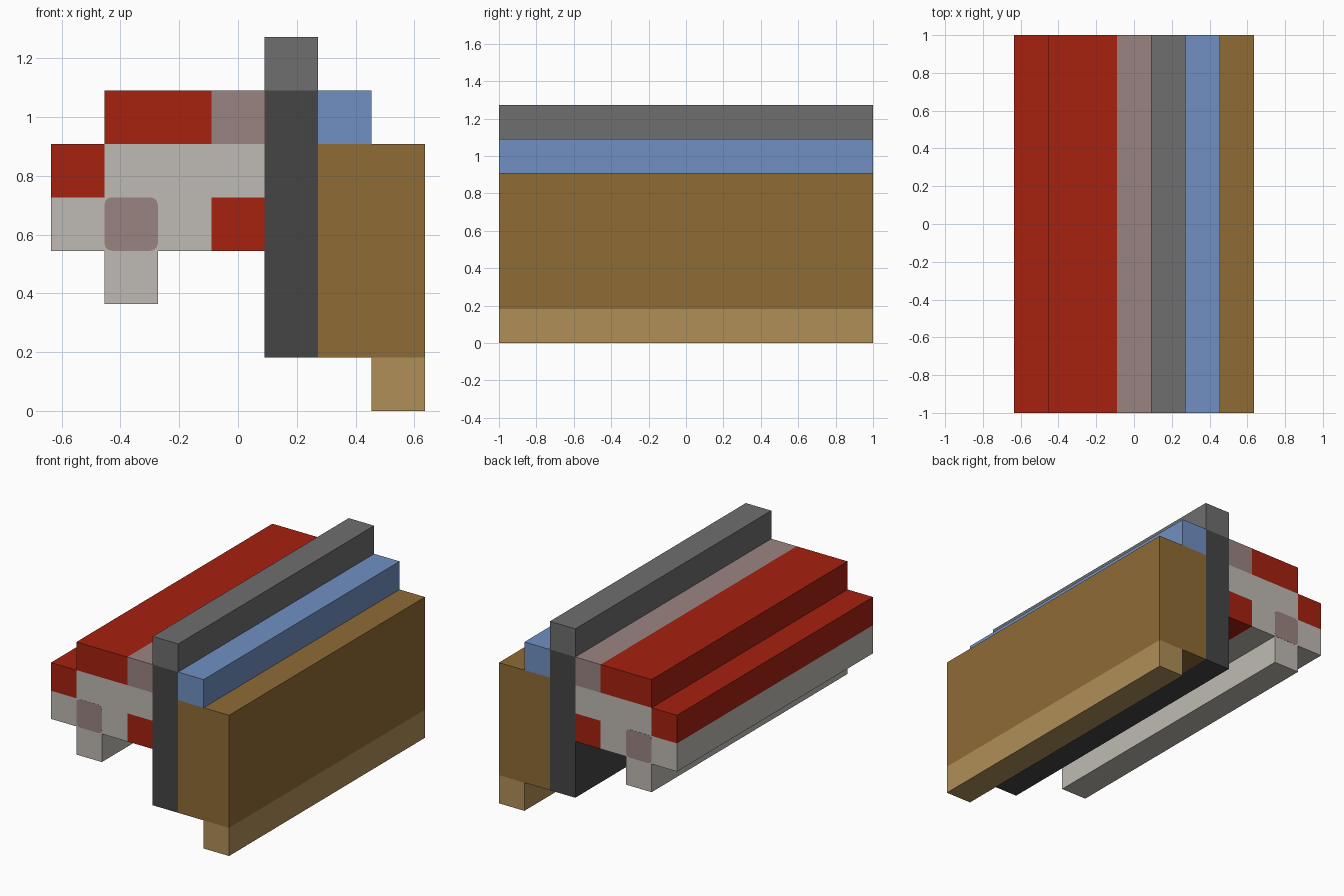
import bpy
import bmesh

cube = bpy.data.objects.get("Cube")
if cube:
    bpy.data.objects.remove(cube, do_unlink=True)

UNIT = 2 / 11      # width of one block
WIDTH = 7          # model width in blocks
LENGTH = 2.0


def linear(c):
    return c / 12.92 if c <= 0.04045 else ((c + 0.055) / 1.055) ** 2.4


def material(name, hex_code):
    rgb = [linear(b / 255) for b in bytes.fromhex(hex_code)]
    mat = bpy.data.materials.new(name)
    mat.use_nodes = True
    mat.diffuse_color = (*rgb, 1)
    bsdf = mat.node_tree.nodes["Principled BSDF"]
    bsdf.inputs["Base Color"].default_value = (*rgb, 1)
    bsdf.inputs["Roughness"].default_value = 0.9
    return mat


red = material("red", "A6210F")
mauve = material("mauve", "9A8481")
pale = material("pale grey", "BFBAB3")
dark = material("dark grey", "454545")
grey = material("mid grey", "6E6E6E")
blue = material("blue", "7090C2")
brown = material("brown", "8F6B35")
tan = material("tan", "AF8F57")


def beam(name, mat, col, row, cols=1, rows=1, length=LENGTH):
    """Full-length bar covering a rectangle of blocks, counted from the lower -x corner."""
    bm = bmesh.new()
    bmesh.ops.create_cube(bm, size=1)
    bmesh.ops.scale(bm, vec=(cols * UNIT, length, rows * UNIT), verts=bm.verts)
    centre = ((col + cols / 2 - WIDTH / 2) * UNIT, 0, (row + rows / 2) * UNIT)
    bmesh.ops.translate(bm, vec=centre, verts=bm.verts)
    mesh = bpy.data.meshes.new(name)
    bm.to_mesh(mesh)
    bm.free()
    mesh.materials.append(mat)
    obj = bpy.data.objects.new(name, mesh)
    bpy.context.collection.objects.link(obj)
    return obj


# Red and mauve cap on the -x side
beam("red_cap", red, 1, 5, cols=2)
beam("mauve_cap", mauve, 3, 5)
beam("red_edge", red, 0, 4)

# Pale body with foot and red inner corner
beam("upper_body", pale, 1, 4, cols=3)
beam("lower_body", pale, 0, 3, cols=3)
beam("red_corner", red, 3, 3)
beam("body_foot", pale, 1, 2)

# Rounded mauve core showing at both ends of the body
core = beam("mauve_core", mauve, 1, 3, length=LENGTH + 0.002)
bm = bmesh.new()
bm.from_mesh(core.data)
long_edges = [e for e in bm.edges
              if abs(e.verts[0].co.y - e.verts[1].co.y) > 1]
bmesh.ops.bevel(bm, geom=long_edges, offset=0.025, segments=3,
                profile=0.5, affect='EDGES')
bm.to_mesh(core.data)
bm.free()

# Central wall
beam("wall", dark, 4, 1, rows=5)
beam("wall_top", grey, 4, 6)

# Blue rail, brown panel and tan foot on the +x side
beam("blue_rail", blue, 5, 5)
beam("brown_panel", brown, 5, 1, cols=2, rows=4)
beam("tan_foot", tan, 6, 0)
